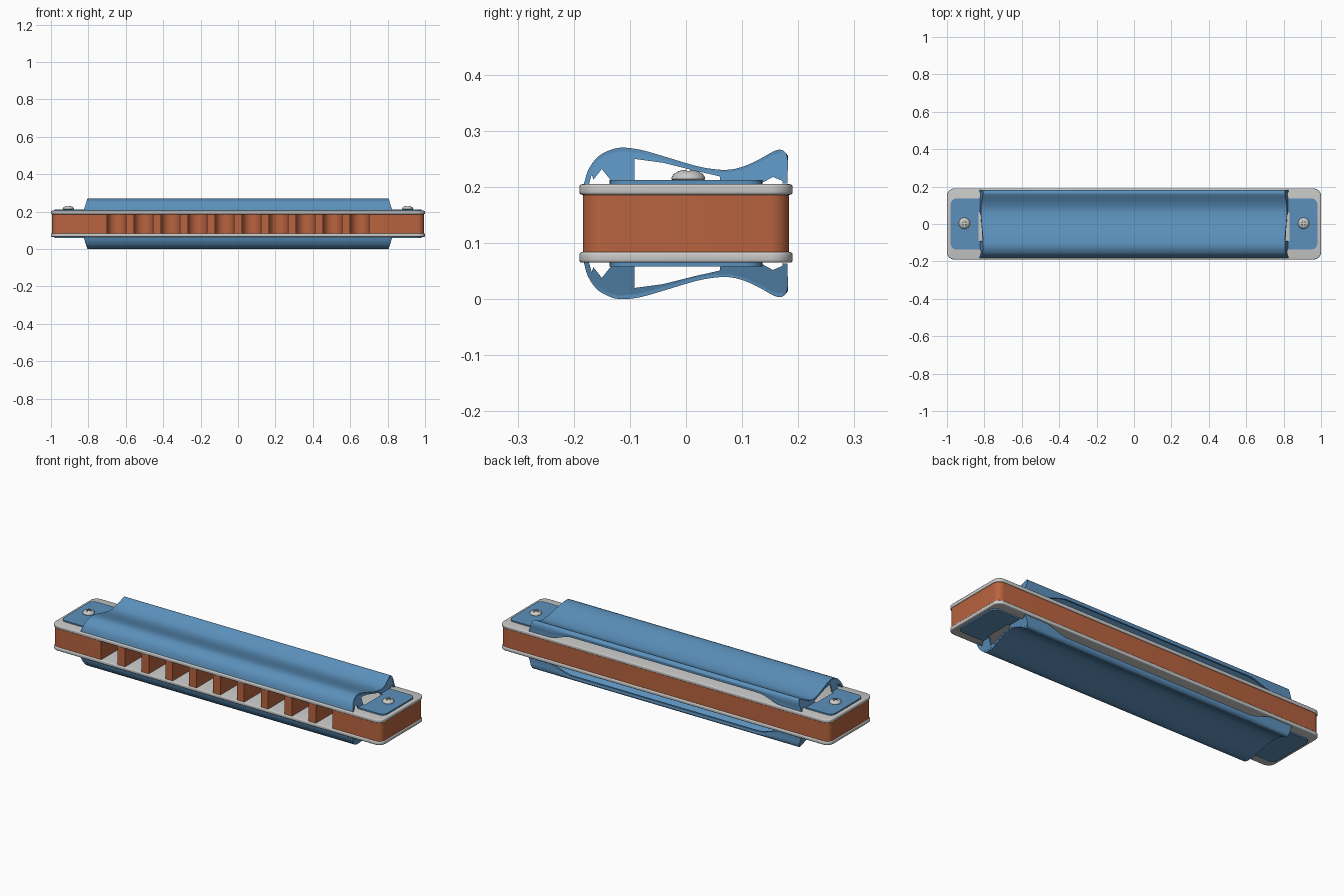
import bpy, bmesh, math
from mathutils import Vector, Matrix

if "Cube" in bpy.data.objects:
    bpy.data.objects.remove(bpy.data.objects["Cube"])

MID = 0.135  # height of the horizontal symmetry plane


def material(name, rgb):
    m = bpy.data.materials.new(name)
    m.diffuse_color = (*rgb, 1)
    m.use_nodes = True
    m.node_tree.nodes["Principled BSDF"].inputs["Base Color"].default_value = m.diffuse_color
    return m


BLUE = material("blue_metal", (0.105, 0.28, 0.50))
BROWN = material("brown_wood", (0.48, 0.125, 0.05))
GREY = material("light_grey_metal", (0.58, 0.58, 0.575))


def arc(cx, cy, r, a0, a1, n=8):
    return [(cx + r * math.cos(math.radians(a0 + (a1 - a0) * i / n)),
             cy + r * math.sin(math.radians(a0 + (a1 - a0) * i / n))) for i in range(n + 1)]


def prism(bm, low, high):
    """Closed solid between two matching outlines."""
    a = [bm.verts.new(p) for p in low]
    b = [bm.verts.new(p) for p in high]
    n = len(a)
    bm.faces.new(a[::-1])
    bm.faces.new(b)
    for i in range(n):
        bm.faces.new((a[i], a[(i + 1) % n], b[(i + 1) % n], b[i]))
    bmesh.ops.recalc_face_normals(bm, faces=bm.faces)


def flat_prism(bm, pts, z0, z1):
    prism(bm, [(x, y, z0) for x, y in pts], [(x, y, z1) for x, y in pts])


def make(name, bm, mat, mirror="", mods=()):
    """Mesh object with modifiers, mirrored on the given axes around the middle."""
    bmesh.ops.translate(bm, verts=bm.verts, vec=(0, 0, -MID))
    me = bpy.data.meshes.new(name)
    bm.to_mesh(me)
    bm.free()
    ob = bpy.data.objects.new(name, me)
    ob.location.z = MID
    bpy.context.collection.objects.link(ob)
    me.materials.append(mat)
    for kind, props in mods:
        m = ob.modifiers.new(kind, kind)
        for k, v in props.items():
            setattr(m, k, v)
    if mirror:
        m = ob.modifiers.new("mirror", "MIRROR")
        m.use_axis = ["X" in mirror, "Y" in mirror, "Z" in mirror]
        m.use_mirror_merge = False
    bpy.ops.object.select_all(action="DESELECT")
    ob.select_set(True)
    bpy.context.view_layer.objects.active = ob
    for m in list(ob.modifiers):
        bpy.ops.object.modifier_apply(modifier=m.name)
    bpy.ops.object.shade_smooth_by_angle(angle=math.radians(35))
    return ob


# comb: rounded bar with ten round-ended slots opening at the front
X, Y, R = 0.995, 0.184, 0.035
outline = arc(-X + R, -Y + R, R, 180, 270)
for i in range(10):
    x0 = -0.7 + i * 1.3 / 9
    outline += [(x0, -Y)] + arc(x0 + 0.05, 0.06, 0.05, 180, 0, 12) + [(x0 + 0.1, -Y)]
outline += arc(X - R, -Y + R, R, 270, 360)
outline += arc(X - R, Y - R, R, 0, 90) + arc(-X + R, Y - R, R, 90, 180)
bm = bmesh.new()
flat_prism(bm, outline, 0.084, 0.186)
make("comb", bm, BROWN)

# reed plates above and below the comb
X, Y, R = 1.0, 0.19, 0.04
outline = (arc(-X + R, -Y + R, R, 180, 270) + arc(X - R, -Y + R, R, 270, 360)
           + arc(X - R, Y - R, R, 0, 90) + arc(-X + R, Y - R, R, 90, 180))
bm = bmesh.new()
flat_prism(bm, outline, 0.186, 0.205)
make("reed_plates", bm, GREY, "Z",
     [("BEVEL", dict(width=0.005, segments=3, limit_method="ANGLE", angle_limit=math.radians(60)))])


# cover shell: wavy profile swept along the length, ends leaning inwards
def half_length(z):
    return 0.805 + 0.02 * (0.27 - z) / 0.063


PROFILE = [(-.182, .205), (-.175, .2286), (-.161, .25), (-.143, .2625), (-.118, .27),
           (-.082, .2665), (-.0375, .254), (.016, .238), (.052, .2315), (.079, .231),
           (.105, .2375), (.132, .25), (.154, .2625), (.168, .2665), (.178, .260),
           (.182, .243), (.181, .225), (.181, .206)]


def smooth(pts, n=3):
    """Catmull-Rom refinement of a profile."""
    p = [Vector(q) for q in pts]
    p = [2 * p[0] - p[1]] + p + [2 * p[-1] - p[-2]]
    out = []
    for i in range(1, len(p) - 2):
        a, b, c, d = p[i - 1:i + 3]
        for k in range(n):
            t = k / n
            out.append(0.5 * (2 * b + (c - a) * t + (2 * a - 5 * b + 4 * c - d) * t * t
                              + (3 * b - a - 3 * c + d) * t ** 3))
    return out + [p[-2]]


def lip_bottom(x):
    """The back edge is cut away between the two end tabs."""
    t = min(1, max(0, (0.70 - abs(x)) / 0.14))
    return 0.206 + 0.034 * t * t * (3 - 2 * t)


bm = bmesh.new()
COLS = 60
rows = []
for y, z in smooth(PROFILE):
    row = []
    for c in range(COLS + 1):
        u = 2 * c / COLS - 1
        x = u * half_length(z)
        zz = z
        if y > 0.175 and z < 0.26:
            zz = 0.26 - (0.26 - z) * (0.26 - lip_bottom(u * 0.82)) / 0.054
        row.append(bm.verts.new((x, y, zz)))
    rows.append(row)
for a, b in zip(rows, rows[1:]):
    for c in range(COLS):
        bm.faces.new((a[c], a[c + 1], b[c + 1], b[c]))
make("cover_shells", bm, BLUE, "Z", [("SOLIDIFY", dict(thickness=0.009, offset=-1))])

# cover end panels with the open arch in the middle
PANEL = [(-.165, .213), (-.15, .232), (-.13, .207), (-.092, .207), (-.092, .25), (-.04, .243),
         (.02, .228), (.06, .219), (.062, .207), (.135, .207), (.155, .218), (.176, .209),
         (.178, .25), (.168, .26), (.153, .256), (.131, .244), (.105, .232), (.079, .226),
         (.052, .226), (.016, .232), (-.038, .248), (-.082, .26), (-.118, .264),
         (-.143, .257), (-.16, .244), (-.17, .228)]
bm = bmesh.new()
prism(bm, [(half_length(z) - 0.009, y, z) for y, z in PANEL],
      [(half_length(z) - 0.001, y, z) for y, z in PANEL])
make("cover_end_panels", bm, BLUE, "XZ")

# flat mounting ears of the covers
ear = ([(.82, -.136)] + arc(.95, -.106, .03, 270, 360) + arc(.95, .106, .03, 0, 90)
       + [(.82, .136), (.82, .062), (.832, .062), (.832, -.092), (.82, -.092)])
bm = bmesh.new()
flat_prism(bm, ear, 0.2045, 0.212)
make("cover_ears", bm, BLUE, "XZ")

# cross-shaped cutter for the screw heads
SX, SY = 0.907, 0.004
L, W = 0.017, 0.0035
cross = [(L, -W), (L, W), (W, W), (W, L), (-W, L), (-W, W), (-L, W), (-L, -W),
         (-W, -W), (-W, -L), (W, -L), (W, -W)]
bm = bmesh.new()
flat_prism(bm, [(SX + x, SY + y) for x, y in cross], 0.221, 0.25)
cutter = make("screw_cutter", bm, GREY)
cutter.hide_render = True

# domed screws on the top ears
bm = bmesh.new()
dome = [(0, .2115), (.027, .2115), (.03, .214), (.03, .217), (.026, .223), (.018, .228),
        (.009, .2305), (0, .231)]
vs = [bm.verts.new((SX + r, SY, z)) for r, z in dome]
es = [bm.edges.new(p) for p in zip(vs, vs[1:])]
bmesh.ops.spin(bm, geom=vs + es, cent=(SX, SY, 0), axis=(0, 0, 1), angle=2 * math.pi, steps=32)
bmesh.ops.remove_doubles(bm, verts=bm.verts, dist=1e-5)
bmesh.ops.recalc_face_normals(bm, faces=bm.faces)
make("screws", bm, GREY, "X", [("BOOLEAN", dict(object=cutter, operation="DIFFERENCE", solver="EXACT"))])
bpy.data.objects.remove(cutter)
